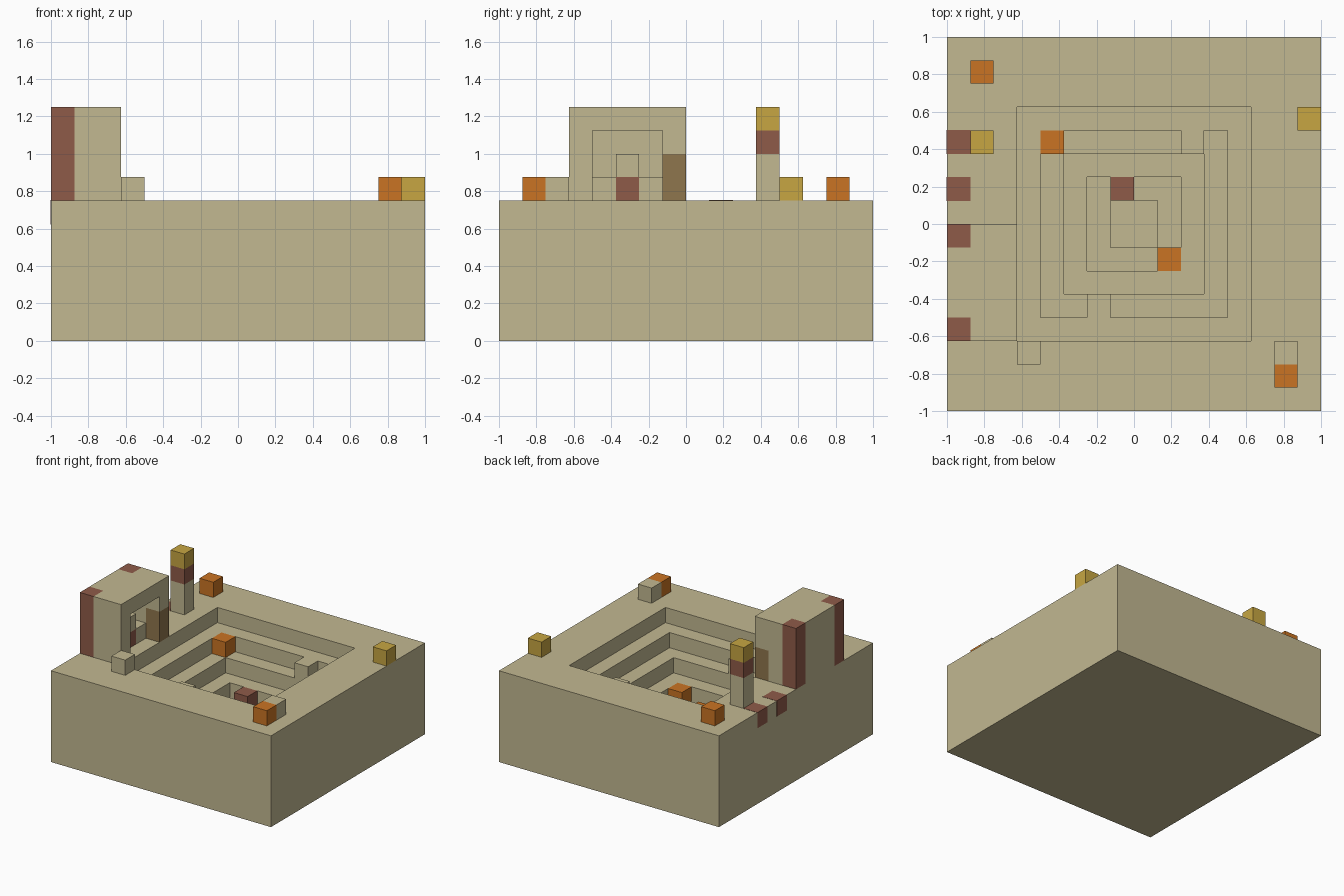
import bpy, bmesh

cube = bpy.data.objects.get("Cube")
if cube:
    bpy.data.objects.remove(cube, do_unlink=True)

U = 0.125  # grid cell


def material(name, rgb):
    m = bpy.data.materials.new(name)
    m.use_nodes = True
    m.diffuse_color = (*rgb, 1)
    m.node_tree.nodes["Principled BSDF"].inputs["Base Color"].default_value = (*rgb, 1)
    return m


SAND = material("sand", (0.54, 0.48, 0.285))
ORANGE = material("orange", (0.59, 0.175, 0.017))
YELLOW = material("yellow", (0.57, 0.38, 0.055))
RED = material("clay_red", (0.275, 0.105, 0.066))
BROWN = material("door_brown", (0.275, 0.18, 0.074))


def finish(name, bm, mat):
    bmesh.ops.recalc_face_normals(bm, faces=bm.faces)
    me = bpy.data.meshes.new(name)
    bm.to_mesh(me)
    bm.free()
    me.materials.append(mat)
    ob = bpy.data.objects.new(name, me)
    bpy.context.collection.objects.link(ob)
    return ob


def box(name, mat, lo, size=(1, 1, 1), proud=0):
    """Block from its lowest corner and size, both in grid cells."""
    bm = bmesh.new()
    bmesh.ops.create_cube(bm, size=1)
    for v in bm.verts:
        for i in range(3):
            off = 0 if i == 2 else -1
            v.co[i] = off + U * (lo[i] + (v.co[i] + 0.5) * size[i]) + 2 * proud * v.co[i]
    return finish(name, bm, mat)


# Base block with a stepped square pit: square loops joined outside to inside
profile = [(8, 0), (8, 6)]
for step in range(5):
    profile += [(5 - step, 6 - step), (5 - step, 5 - step)]
bm = bmesh.new()
loops = [[bm.verts.new((sx * h * U, sy * h * U, z * U))
          for sx, sy in ((-1, -1), (1, -1), (1, 1), (-1, 1))] for h, z in profile]
for a, b in zip(loops, loops[1:]):
    for i in range(4):
        j = (i + 1) % 4
        bm.faces.new((a[i], a[j], b[j], b[i]))
bm.faces.new(loops[0])
bm.faces.new(loops[-1])
finish("stepped_base", bm, SAND)

# Steps inside the pit
box("upper_step_back", SAND, (10, 11, 4))
box("upper_step_front", SAND, (6, 4, 4))
box("upper_step_orange", ORANGE, (4, 11, 4))
box("lower_step_red", RED, (7, 9, 2))
box("lower_step_orange", ORANGE, (9, 6, 2))

# Red blocks set into the edge of the base
for y in (9, 11):
    box("edge_inlay", RED, (0, y, 5), proud=0.002)

# Hut on the rim
for y in (3, 7):
    box("hut_corner_post", RED, (0, y, 6), (1, 1, 4))
box("hut_rear_wall", SAND, (0, 4, 6), (1, 3, 4))
box("hut_front_wall", SAND, (1, 3, 6), (2, 1, 4))
box("hut_back_wall", SAND, (1, 7, 6), (1, 1, 4))
box("hut_door", BROWN, (2, 7, 6), (1, 1, 2))
box("hut_lintel", SAND, (2, 7, 8), (1, 1, 2))
box("hut_roof", SAND, (1, 4, 9), (2, 3, 1))

# Bench inside the hut
for y in (4, 6):
    box("bench_end", SAND, (1, y, 6))
box("bench_centre", RED, (1, 5, 6))
box("bench_top", SAND, (1, 5, 7))

# Lamp post
box("lamp_pole", SAND, (1, 11, 6), (1, 1, 2))
box("lamp_collar", RED, (1, 11, 8))
box("lamp_head", YELLOW, (1, 11, 9))

# Loose blocks on the rim
box("rim_block_orange_back", ORANGE, (1, 14, 6))
box("rim_block_yellow", YELLOW, (15, 12, 6))
box("rim_block_orange_front", ORANGE, (14, 1, 6))
box("rim_block_sand_front", SAND, (14, 2, 6))
box("rim_block_sand_hut", SAND, (3, 2, 6))
